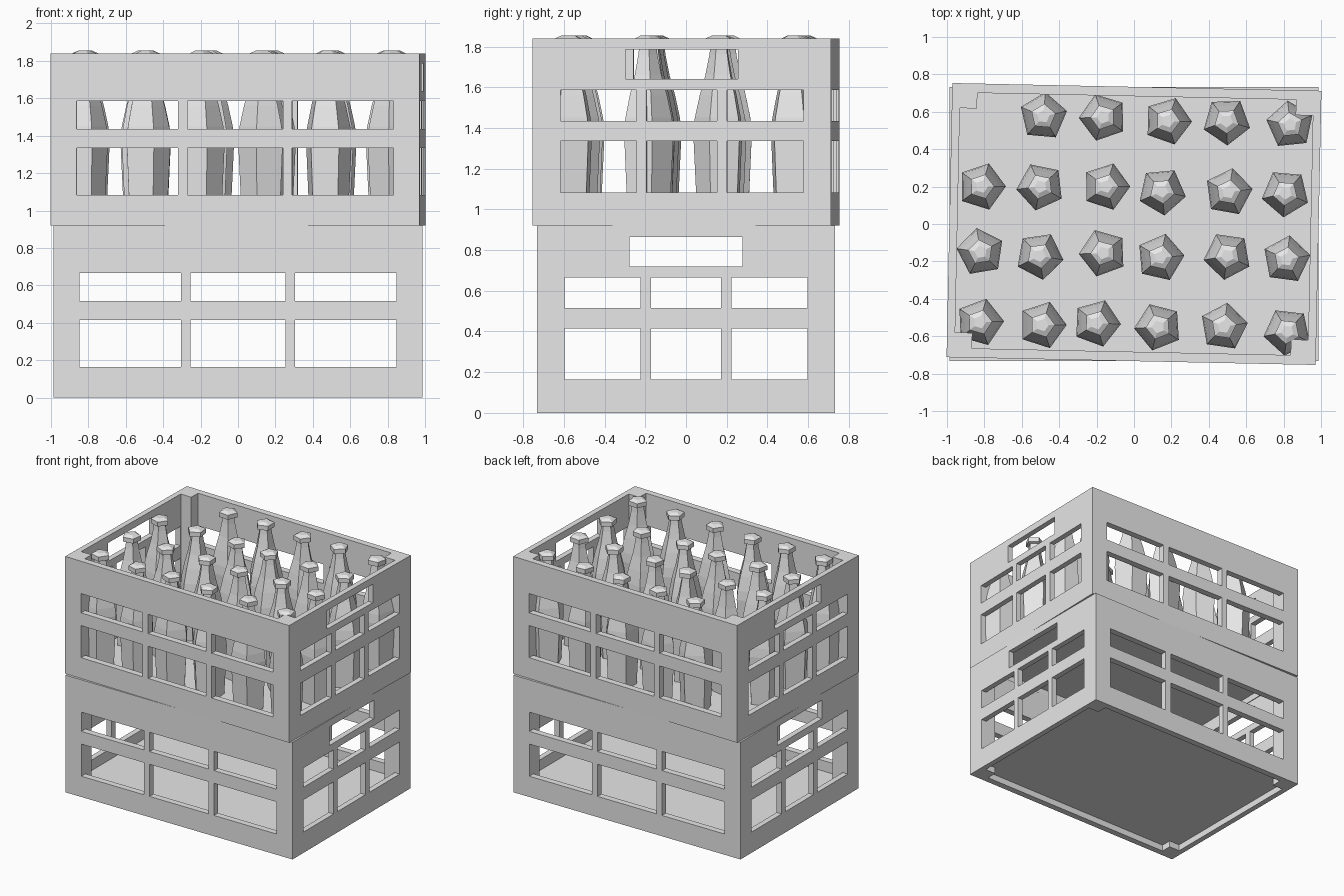
import bpy, bmesh, math, random

random.seed(4)
if "Cube" in bpy.data.objects:
    bpy.data.objects.remove(bpy.data.objects["Cube"], do_unlink=True)

grey = bpy.data.materials.new("plain_grey")
grey.use_nodes = True
grey.diffuse_color = (0.8, 0.8, 0.8, 1)
grey.node_tree.nodes["Principled BSDF"].inputs["Base Color"].default_value = (0.8, 0.8, 0.8, 1)

HX, HY, H = 0.987, 0.733, 0.92      # crate half sizes and height
IX, IY = 0.944, 0.683               # inner wall faces
PX, PY = 0.852, 0.60                # corner posts start here
FLOOR_LOW, FLOOR_TOP = 0.05, 0.08


def add_object(name, bm):
    bmesh.ops.recalc_face_normals(bm, faces=bm.faces)
    mesh = bpy.data.meshes.new(name)
    bm.to_mesh(mesh)
    bm.free()
    mesh.materials.append(grey)
    obj = bpy.data.objects.new(name, mesh)
    bpy.context.collection.objects.link(obj)
    return obj


def add_box(bm, x0, x1, y0, y1, z0, z1):
    verts = bmesh.ops.create_cube(bm, size=1)["verts"]
    bmesh.ops.scale(bm, verts=verts, vec=(x1 - x0, y1 - y0, z1 - z0))
    bmesh.ops.translate(bm, verts=verts, vec=((x0 + x1) / 2, (y0 + y1) / 2, (z0 + z1) / 2))


def cavity(name, z0, z1):
    """Prism with stepped corners, leaving a post in each crate corner."""
    quarter = [(IX, PY), (PX, PY), (PX, IY)]
    outline = []
    for sx, sy in ((1, 1), (-1, 1), (-1, -1), (1, -1)):
        pts = quarter if sx * sy > 0 else quarter[::-1]
        outline += [(sx * x, sy * y, z0) for x, y in pts]
    bm = bmesh.new()
    face = bm.faces.new([bm.verts.new(p) for p in outline])
    top = bmesh.ops.extrude_face_region(bm, geom=[face])["geom"]
    bmesh.ops.translate(bm, vec=(0, 0, z1 - z0),
                        verts=[v for v in top if isinstance(v, bmesh.types.BMVert)])
    return add_object(name, bm)


def windows(name, half, gap, along_x, handle=False):
    """Two rows of three openings, with an optional hand hole above."""
    bm = bmesh.new()
    cells = [(a, b, z0, z1) for a, b in ((-half, -gap - 0.05), (-gap, gap), (gap + 0.05, half))
             for z0, z1 in ((0.163, 0.415), (0.515, 0.666))]
    if handle:
        cells.append((-0.277, 0.277, 0.72, 0.865))
    for a, b, z0, z1 in cells:
        if along_x:
            add_box(bm, a, b, -2, 2, z0, z1)
        else:
            add_box(bm, -2, 2, a, b, z0, z1)
    return add_object(name, bm)


# Lower crate: a block with cavities and openings cut out
bm = bmesh.new()
add_box(bm, -HX, HX, -HY, HY, 0, H)
lower_crate = add_object("lower_crate", bm)
cutters = [cavity("inside_cutter", FLOOR_TOP, H + 0.1),
           cavity("underside_cutter", -0.1, FLOOR_LOW),
           windows("front_window_cutter", 0.847, 0.255, True),
           windows("side_window_cutter", 0.597, 0.173, False, True)]
for cutter in cutters:
    cutter.hide_render = True
    mod = lower_crate.modifiers.new(cutter.name, "BOOLEAN")
    mod.operation, mod.solver, mod.object = "DIFFERENCE", "EXACT", cutter
bpy.context.view_layer.update()
graph = bpy.context.evaluated_depsgraph_get()
crate_mesh = bpy.data.meshes.new_from_object(lower_crate.evaluated_get(graph))
lower_crate.modifiers.clear()
lower_crate.data = crate_mesh
for cutter in cutters:
    bpy.data.objects.remove(cutter, do_unlink=True)

# Upper crate: same mesh, stacked slightly askew
upper_crate = bpy.data.objects.new("upper_crate", crate_mesh)
bpy.context.collection.objects.link(upper_crate)
upper_crate.location.z = H
upper_crate.rotation_euler.z = -0.021

# Bottle: five-sided lathe of (radius, height)
profile = [(0.112, 0), (0.13, 0.38), (0.122, 0.45), (0.098, 0.56), (0.07, 0.66),
           (0.05, 0.76), (0.045, 0.8), (0.068, 0.805), (0.068, 0.84), (0.035, 0.855)]
bm = bmesh.new()
rings = [[bm.verts.new((r * math.cos(math.tau * i / 5), r * math.sin(math.tau * i / 5), z))
          for i in range(5)] for r, z in profile]
for low, high in zip(rings, rings[1:]):
    for i in range(5):
        j = (i + 1) % 5
        bm.faces.new((low[i], low[j], high[j], high[i]))
bm.faces.new(rings[0][::-1])
bm.faces.new(rings[-1])
first_bottle = add_object("bottle_1", bm)

# Bottle places, back row first, with one empty slot at the back
places = [(-.485, .575), (-.165, .57), (.18, .55), (.495, .55), (.835, .53),
          (-.815, .2), (-.5, .2), (-.15, .2), (.15, .175), (.505, .17), (.81, .165),
          (-.82, -.15), (-.505, -.17), (-.165, -.155), (.14, -.18), (.5, -.17), (.815, -.19),
          (-.825, -.525), (-.49, -.54), (-.2, -.53), (.13, -.55), (.48, -.55), (.82, -.575)]
for n, (x, y) in enumerate(places):
    bottle = first_bottle
    if n:
        bottle = bpy.data.objects.new(f"bottle_{n + 1}", first_bottle.data)
        bpy.context.collection.objects.link(bottle)
    bottle.location = (x, y, H + FLOOR_TOP)
    bottle.rotation_euler.z = random.uniform(0, math.tau)
